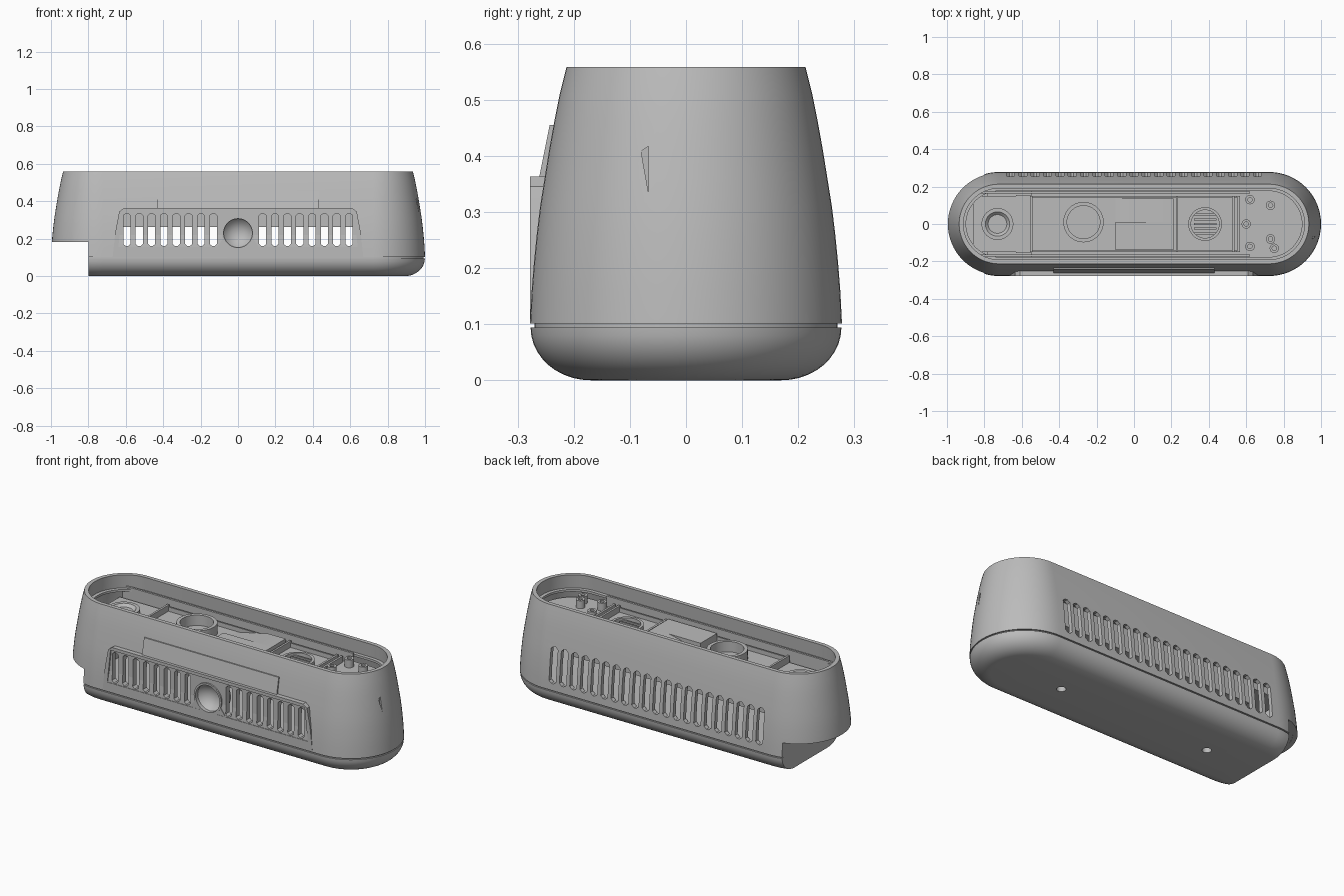
import bpy, bmesh, math
from mathutils import Matrix

cube = bpy.data.objects.get("Cube")
if cube:
    bpy.data.objects.remove(cube)

grey = bpy.data.materials.new("plain_grey")
grey.use_nodes = True
grey.diffuse_color = (0.5, 0.5, 0.5, 1)
grey.node_tree.nodes["Principled BSDF"].inputs["Base Color"].default_value = (0.5, 0.5, 0.5, 1)

STRAIGHT = 0.722   # half length between the two round ends
PITCH = 0.066      # spacing of the vent slots


def make(name, bm):
    bmesh.ops.recalc_face_normals(bm, faces=bm.faces)
    me = bpy.data.meshes.new(name)
    bm.to_mesh(me)
    bm.free()
    me.materials.append(grey)
    ob = bpy.data.objects.new(name, me)
    bpy.context.collection.objects.link(ob)
    return ob


def box(name, x0, x1, y0, y1, z0, z1):
    bm = bmesh.new()
    size = Matrix.Diagonal((x1 - x0, y1 - y0, z1 - z0, 1))
    mid = Matrix.Translation(((x0 + x1) / 2, (y0 + y1) / 2, (z0 + z1) / 2))
    bmesh.ops.create_cube(bm, size=1, matrix=mid @ size)
    return make(name, bm)


def add_prism(bm, outline, start, end, along="Y"):
    """Extrude an (x, z) outline along y, or a (y, z) outline along x."""
    if along == "Y":
        points, move = [(u, start, z) for u, z in outline], (0, end - start, 0)
    else:
        points, move = [(start, u, z) for u, z in outline], (end - start, 0, 0)
    face = bm.faces.new([bm.verts.new(p) for p in points])
    out = bmesh.ops.extrude_face_region(bm, geom=[face])["geom"]
    bmesh.ops.translate(bm, vec=move, verts=[v for v in out if isinstance(v, bmesh.types.BMVert)])


def prism(name, outline, start, end, along="Y"):
    bm = bmesh.new()
    add_prism(bm, outline, start, end, along)
    return make(name, bm)


def lathe(name, profile, centre, axis="Z", steps=40):
    """Turn a closed (radius, height) loop around an axis."""
    bm = bmesh.new()
    rings = [[bm.verts.new((r * math.cos(a), r * math.sin(a), h)) for r, h in profile]
             for a in (math.tau * i / steps for i in range(steps))]
    n = len(profile)
    for i in range(steps):
        a, b = rings[i], rings[(i + 1) % steps]
        for j in range(n):
            k = (j + 1) % n
            bm.faces.new((a[j], b[j], b[k], a[k]))
    bmesh.ops.remove_doubles(bm, verts=bm.verts, dist=1e-5)
    rot = Matrix.Rotation(math.pi / 2, 4, "X") if axis == "Y" else Matrix()
    bm.transform(Matrix.Translation(centre) @ rot)
    return make(name, bm)


def stadium_loft(name, profile, steps=32):
    """Loft capsule-shaped rings through (radius, height) pairs, capped both ends."""
    bm = bmesh.new()
    rings = []
    for r, z in profile:
        ring = []
        for side in (1, -1):
            for i in range(steps + 1):
                a = math.pi * (i / steps - 0.5)
                ring.append(bm.verts.new((side * (STRAIGHT + r * math.cos(a)),
                                          side * r * math.sin(a), z)))
        rings.append(ring)
    n = len(rings[0])
    for a, b in zip(rings, rings[1:]):
        for i in range(n):
            j = (i + 1) % n
            bm.faces.new((a[i], a[j], b[j], b[i]))
    bm.faces.new(rings[0])
    bm.faces.new(rings[-1])
    return make(name, bm)


def boolean(ob, cutter, operation="DIFFERENCE"):
    mod = ob.modifiers.new("cut", "BOOLEAN")
    mod.operation, mod.object, mod.solver = operation, cutter, "EXACT"
    bpy.context.view_layer.objects.active = ob
    bpy.ops.object.modifier_apply(modifier=mod.name)


def slot_outline(x, z0, z1, w):
    c = w * 0.6
    return [(x - w, z0 + c), (x - c / 2, z0), (x + c / 2, z0), (x + w, z0 + c),
            (x + w, z1 - c), (x + c / 2, z1), (x - c / 2, z1), (x - w, z1 - c)]


# Main shell: rounded base, seam groove, tapering wall, open top and inner ledge
base = [(0.17 + 0.107 * math.sin(a), 0.094 * (1 - math.cos(a)))
        for a in (math.pi / 2 * i / 10 for i in range(11))]
wall = [(0.27, 0.094), (0.27, 0.101), (0.278, 0.101), (0.275, 0.16), (0.271, 0.21),
        (0.266, 0.26), (0.26, 0.31), (0.252, 0.36), (0.244, 0.41), (0.235, 0.46),
        (0.225, 0.51), (0.213, 0.558)]
inner = [(0.19, 0.558), (0.196, 0.48), (0.176, 0.48), (0.176, 0.467), (0.205, 0.46),
         (0.231, 0.35), (0.245, 0.25), (0.252, 0.14)]
shell = stadium_loft("outer_shell", base + wall + inner)

# Cutters
front_bm, back_bm = bmesh.new(), bmesh.new()
for k in range(-10, 11):
    if 1 < abs(k) < 10:
        add_prism(front_bm, slot_outline(k * PITCH, 0.16, 0.335, 0.019), -0.4, -0.2)
    add_prism(back_bm, slot_outline(k * PITCH, 0.14, 0.345, 0.022), 0.2, 0.4)
front_slots = make("front_slot_cutter", front_bm)
back_slots = make("back_slot_cutter", back_bm)
notch = box("notch_cutter", -1.2, -0.8, -0.5, 0.5, -0.1, 0.183)
eye_hole = lathe("eye_cutter", [(0, -0.1), (0.08, -0.1), (0.08, 0.1), (0, 0.1)],
                 (0, -0.3, 0.23), "Y")
screw_bm = bmesh.new()
for x in (-0.48, 0.48):
    bmesh.ops.create_cone(screw_bm, cap_ends=True, segments=24, radius1=0.024, radius2=0.024,
                          depth=0.06, matrix=Matrix.Translation((x, 0, 0)))
screw_holes = make("screw_cutter", screw_bm)
dent = prism("dent_cutter", [(-0.08, 0.408), (-0.067, 0.417), (-0.067, 0.335)], 0.95, 1.1, "X")

# Front grille panel: upright frame with a sunken field
panel = prism("front_panel", [(-0.67, 0.103), (0.67, 0.103), (0.655, 0.24), (0.635, 0.345),
                              (0.61, 0.363), (-0.61, 0.363), (-0.635, 0.345), (-0.655, 0.24)],
              -0.278, -0.24)
field = prism("field_cutter", [(-0.64, 0.155), (0.64, 0.155), (0.62, 0.345), (-0.62, 0.345)],
              -0.4, -0.27)
boolean(panel, field)
boss = prism("eye_boss", [(-0.11, 0.103), (0.11, 0.103), (0.11, 0.16), (0.08, 0.2),
                          (-0.08, 0.2), (-0.11, 0.16)], -0.277, -0.245)
prism("panel_brow", [(-0.262, 0.36), (-0.243, 0.455), (-0.232, 0.455), (-0.25, 0.36)],
      -0.43, 0.43, "X")

for cutter in (front_slots, back_slots, notch, eye_hole, screw_holes, dent):
    boolean(shell, cutter)
for cutter in (front_slots, eye_hole):
    boolean(panel, cutter)
boolean(boss, eye_hole)

# Round front eye: tube and bowl
lathe("eye_ring", [(0.077, 0.018), (0.088, 0.018), (0.088, -0.07), (0.077, -0.07)],
      (0, -0.26, 0.23), "Y")
lathe("eye_bowl", [(0, -0.045), (0.03, -0.04), (0.06, -0.025), (0.079, 0), (0.079, -0.06),
                   (0, -0.06)], (0, -0.26, 0.23), "Y")

# Closed floor above the notch
end_floor = stadium_loft("end_floor", [(0.258, 0.184), (0.258, 0.2)])
keep = box("floor_cutter", -1.2, -0.78, -0.5, 0.5, 0, 0.5)
boolean(end_floor, keep, "INTERSECT")
box("notch_wall", -0.8, -0.785, -0.25, 0.25, 0.13, 0.19)

# Inner chassis and deck
box("chassis", -0.63, 0.63, -0.155, 0.155, 0.263, 0.42)
deck = stadium_loft("deck", [(0.19, 0.41), (0.19, 0.43)])
deck_cut = box("deck_cutter", -1.2, -0.55, -0.5, 0.5, 0.2, 0.6)
boolean(deck, deck_cut)
box("left_tray", -0.86, -0.55, -0.15, 0.15, 0.36, 0.425)
for side in (-1, 1):
    box("side_rail", -0.85, 0.62, side * 0.168 - 0.006, side * 0.168 + 0.006, 0.39, 0.49)
    box("inner_rail", -0.55, 0.55, side * 0.145 - 0.004, side * 0.145 + 0.004, 0.42, 0.455)

# Parts standing on the deck
lathe("large_ring", [(0.088, 0.42), (0.088, 0.49), (0.108, 0.49), (0.108, 0.42)],
      (-0.27, 0.01, 0))
lathe("left_speaker", [(0, 0.42), (0.085, 0.42), (0.085, 0.45), (0.065, 0.45), (0.05, 0.435),
                       (0, 0.435)], (-0.73, 0, 0))
box("module_box", -0.1, 0.21, -0.14, 0.01, 0.42, 0.475)
prism("module_ramp", [(-0.1, 0.43), (0.21, 0.43), (0.21, 0.475), (0.1, 0.475)], 0.01, 0.135)
lathe("small_ring", [(0.075, 0.42), (0.075, 0.455), (0.09, 0.455), (0.09, 0.42)], (0.38, 0, 0))
for i in range(5):
    y = -0.05 + i * 0.025
    box("ring_bar", 0.32, 0.44, y - 0.005, y + 0.005, 0.42, 0.445)
for x in (-0.55, 0.23, 0.53, 0.56):
    box("cross_rib", x - 0.006, x + 0.006, -0.15, 0.15, 0.41, 0.465)
for x, y in ((0.6, 0), (0.62, 0.13), (0.62, -0.12), (0.73, -0.08), (0.75, -0.13), (0.73, 0.1)):
    lathe("screw_post", [(0, 0.42), (0.025, 0.42), (0.025, 0.475), (0.012, 0.475),
                         (0.012, 0.455), (0, 0.455)], (x, y, 0), steps=16)

# Remove cutters and shade
for cutter in (front_slots, back_slots, notch, eye_hole, screw_holes, dent, field, keep, deck_cut):
    bpy.data.objects.remove(cutter)
bpy.ops.object.select_all(action="DESELECT")
for ob in bpy.context.scene.objects:
    if ob.type == "MESH":
        ob.select_set(True)
        bpy.context.view_layer.objects.active = ob
bpy.ops.object.shade_smooth_by_angle(angle=math.radians(30))
